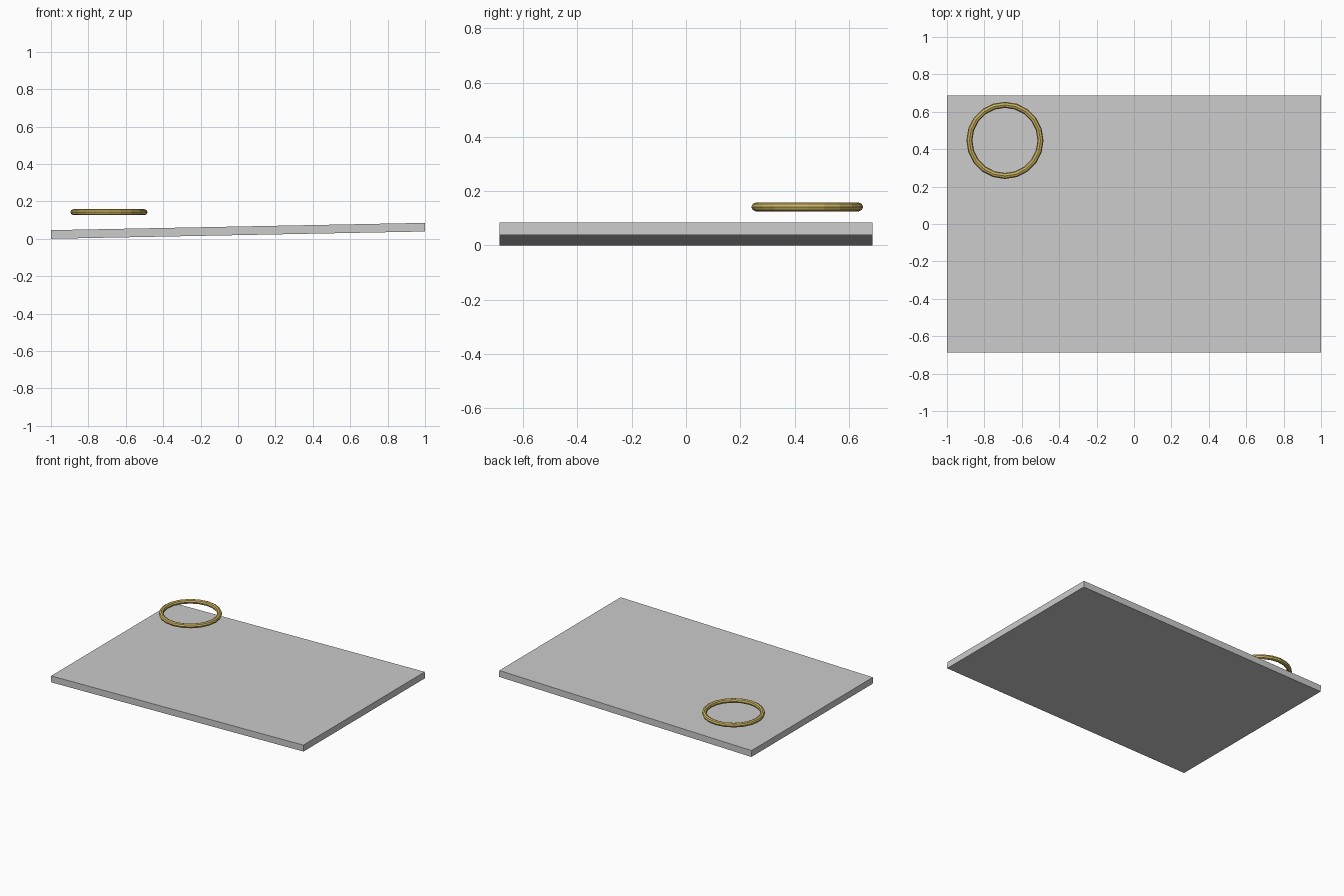
import bpy, bmesh, math
from mathutils import Matrix

if "Cube" in bpy.data.objects:
    bpy.data.objects.remove(bpy.data.objects["Cube"])


def material(name, color):
    m = bpy.data.materials.new(name)
    m.diffuse_color = (*color, 1)
    m.use_nodes = True
    m.node_tree.nodes["Principled BSDF"].inputs["Base Color"].default_value = m.diffuse_color
    return m


grey = material("light grey", (0.6, 0.6, 0.6))
gold = material("gold", (0.60, 0.45, 0.12))

# Slab: thin board, slightly raised on its right side
LENGTH, DEPTH, THICK, RISE = 2.0, 1.374, 0.046, 0.039
bm = bmesh.new()
bmesh.ops.create_cube(bm, size=1, matrix=Matrix.Diagonal((LENGTH, DEPTH, THICK, 1)))
mesh = bpy.data.meshes.new("slab")
bm.to_mesh(mesh)
bm.free()
mesh.materials.append(grey)
slab = bpy.data.objects.new("slab", mesh)
bpy.context.collection.objects.link(slab)
slab.location.z = (THICK + RISE) / 2
slab.rotation_euler.y = -math.asin(RISE / LENGTH)

# Ring: level low-poly hoop hovering over the back left corner
bpy.ops.mesh.primitive_torus_add(
    major_segments=20, minor_segments=8,
    major_radius=0.19, minor_radius=0.016,
    location=(-0.69, 0.447, 0.142))
ring = bpy.context.object
ring.name = "ring"
ring.data.materials.append(gold)
